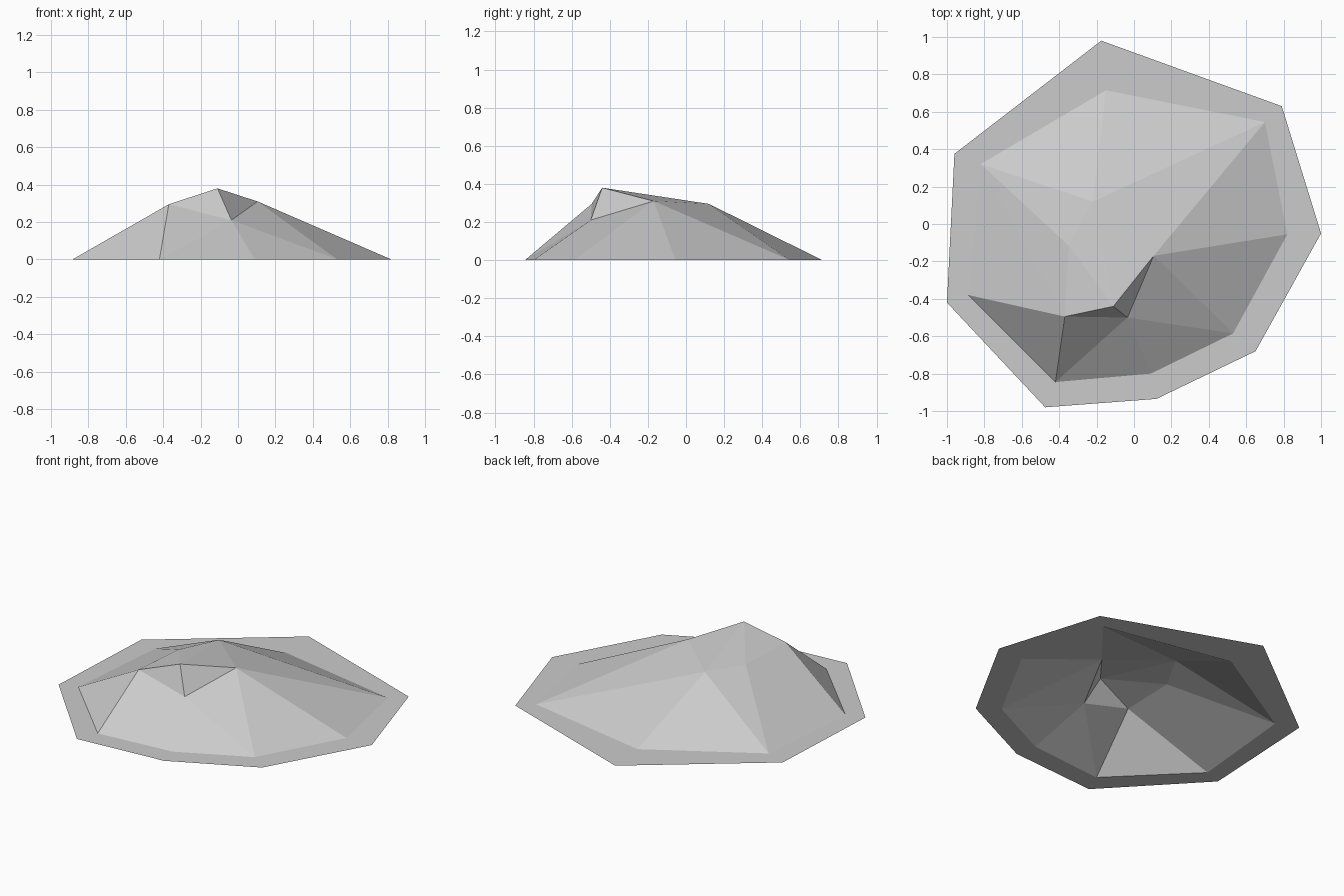
import bpy
import bmesh

cube = bpy.data.objects.get("Cube")
if cube:
    bpy.data.objects.remove(cube, do_unlink=True)

stone = bpy.data.materials.new("stone_grey")
stone.use_nodes = True
colour = (0.6, 0.6, 0.6, 1)
stone.diffuse_color = colour
stone.node_tree.nodes["Principled BSDF"].inputs["Base Color"].default_value = colour


def make_part(name, points, faces):
    """Build a flat-shaded mesh from lettered points and lettered faces."""
    bm = bmesh.new()
    verts = {key: bm.verts.new(co) for key, co in points.items()}
    for face in faces:
        bm.faces.new([verts[key] for key in face])
    mesh = bpy.data.meshes.new(name)
    bm.to_mesh(mesh)
    bm.free()
    mesh.materials.append(stone)
    obj = bpy.data.objects.new(name, mesh)
    bpy.context.collection.objects.link(obj)
    return obj


# Two counter-clockwise outlines on the ground, starting at the right side
foot = [(-.885, -.38), (-.42, -.845), (.09, -.8), (.53, -.585),
        (.82, -.055), (.7, .545), (-.15, .715), (-.82, .32)]
edge = [(-1, -.42), (-.475, -.98), (.12, -.935), (.65, -.68),
        (1, -.05), (.79, .63), (-.175, .98), (-.96, .375)]
feet = dict(zip("ghijklmn", [(x, y, 0) for x, y in foot]))
rims = dict(zip("GHIJKLMN", [(x, y, 0) for x, y in edge]))

# Crest of the mound: shoulder, peak, notch, front ridge, back ridge, side ridge
crest = {
    "A": (-.37, -.495, .295),
    "B": (-.11, -.44, .38),
    "C": (-.035, -.5, .21),
    "D": (.105, -.17, .31),
    "E": (-.22, .12, .295),
    "F": (-.35, -.115, .286),
}

# Mound: open underneath, fanned from the crest down to the foot
make_part("mound", {**feet, **crest},
          ["ghA", "hCA", "hiC", "ijC", "jDC", "jkD", "klD", "lED",
           "lmE", "mnE", "nFE", "nAF", "ngA",
           "ACB", "CDB", "DEB", "EFB", "FAB"])

# Flat apron on the ground around the foot of the mound
ring = "ghijklmn"
make_part("ground_apron", {**feet, **rims},
          [a.upper() + b.upper() + b + a for a, b in zip(ring, ring[1:] + ring[0])])
